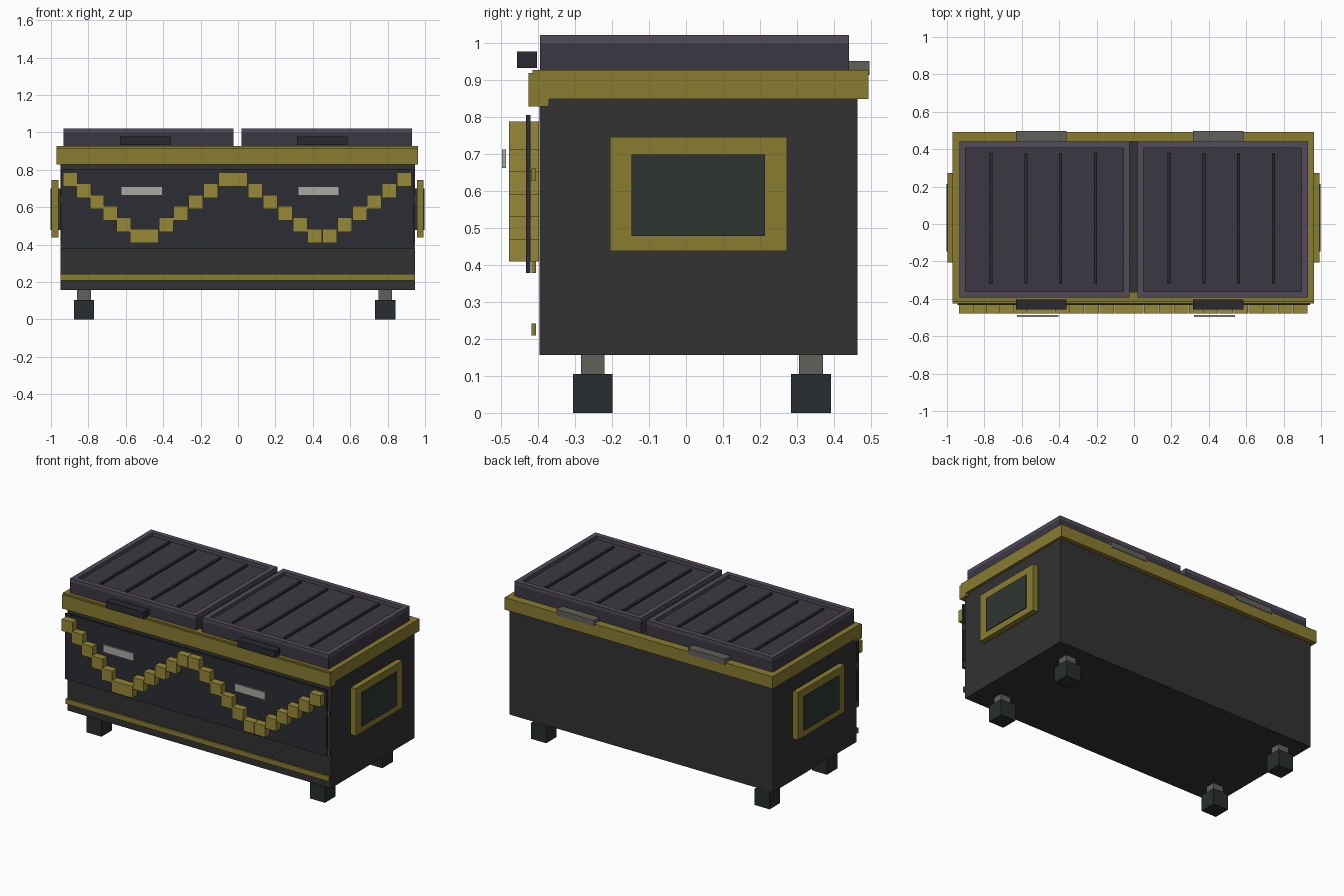
import bpy, bmesh
from mathutils import Matrix, Vector

if "Cube" in bpy.data.objects:
    bpy.data.objects.remove(bpy.data.objects["Cube"])


def material(name, r, g, b):
    m = bpy.data.materials.new(name)
    m.diffuse_color = (r, g, b, 1)
    m.use_nodes = True
    m.node_tree.nodes["Principled BSDF"].inputs["Base Color"].default_value = m.diffuse_color
    return m


BODY = material("charcoal", .032, .032, .032)
PANEL = material("dark_slate", .024, .027, .033)
YELLOW = material("mustard", .25, .20, .03)
GOLD = material("light_mustard", .31, .25, .04)
LID = material("plum_grey", .045, .039, .056)
EDGE = material("light_plum", .085, .07, .10)
BLACK = material("black", .022, .022, .03)
GLASS = material("dark_green", .028, .036, .032)
FOOT = material("rubber", .022, .027, .029)
METAL = material("warm_metal", .12, .115, .10)
PLATE = material("pale_metal", .40, .40, .36)


def boxes(name, mat, *ranges):
    """One object from axis-aligned boxes (x0, x1, y0, y1, z0, z1)."""
    bm = bmesh.new()
    for x0, x1, y0, y1, z0, z1 in ranges:
        centre = Vector((x0 + x1, y0 + y1, z0 + z1)) / 2
        bmesh.ops.create_cube(bm, size=1, matrix=Matrix.Translation(centre)
                              @ Matrix.Diagonal((x1 - x0, y1 - y0, z1 - z0, 1)))
    me = bpy.data.meshes.new(name)
    bm.to_mesh(me)
    bm.free()
    me.materials.append(mat)
    ob = bpy.data.objects.new(name, me)
    bpy.context.collection.objects.link(ob)
    return ob


def frame(x0, x1, y0, y1, z0, z1, w):
    """Four bars forming a flat rectangular frame of width w."""
    return [(x0, x1, y0, y0 + w, z0, z1), (x0, x1, y1 - w, y1, z0, z1),
            (x0, x0 + w, y0 + w, y1 - w, z0, z1), (x1 - w, x1, y0 + w, y1 - w, z0, z1)]


# Main container
boxes("bin_body", BODY, (-.95, .947, -.396, .463, .157, .85))

# Rim around the opening, with a deeper bar in front
boxes("rim", YELLOW, *frame(-.97, .963, -.415, .493, .848, .927, .052))
boxes("front_rim_bar", YELLOW, (-.97, .963, -.426, -.37, .828, .918))

# Front panel and the horizontal trim strips
boxes("front_panel", PANEL, (-.945, .94, -.432, -.42, .378, .805))
boxes("trim_strips", YELLOW,
      *[(-.95, .947, -.417, -.405, z, z + .033) for z in (.209, .378, .628)])

# Stepped zigzag: levels run down and up twice
levels = [0, 1, 2, 3, 4, 5, 5, 4, 3, 2, 1, 0, 0, 1, 2, 3, 4, 5, 5, 4, 3, 2, 1, 0]
steps = []
for i, lv in enumerate(levels):
    x = -.936 + .0717 * i if i < 6 else -.503 + .0796 * (i - 6)
    steps.append((x, x + .0775, -.478, -.397, .711 - .0605 * lv, .787 - .0605 * lv))
boxes("zigzag_stripe", GOLD, *steps)

# Two lids with raised edges, ribs, handles, hinges and front plates
for side, x0, x1, part in (("left", -.934, -.024, -.63), ("right", .018, .929, .316)):
    y0, y1 = -.394, .44
    boxes(side + "_lid", LID, (x0, x1, y0, y1, .918, .999))
    boxes(side + "_lid_edge", EDGE, *frame(x0, x1, y0, y1, .997, 1.021, .033))
    ribs = [x0 + .17 + .186 * k for k in range(4)]
    boxes(side + "_lid_ribs", BLACK,
          *[(x - .008, x + .008, -.32, .38, .99, 1.01) for x in ribs])
    boxes(side + "_lid_handle", BLACK, (part, part + .27, -.457, -.403, .932, .977))
    boxes(side + "_hinge", METAL, (part, part + .27, .43, .496, .913, .951))
    boxes(side + "_front_plate", PLATE,
          (part + .005, part + .225, -.497, -.487, .662, .712))

# Side pockets: framed inset on each end
for side, s in (("left", -1), ("right", 1)):
    def span(a, b):
        return sorted((s * a - .002, s * b - .002))
    boxes(side + "_pocket_frame", YELLOW, (*span(.958, .995), -.206, .273, .438, .746))
    boxes(side + "_pocket_panel", GLASS, (*span(.94, 1.0), -.147, .213, .478, .699))

# Feet and their posts
for row, y in (("front", -.252), ("back", .338)):
    for side, x in (("left", -.823), ("right", .787)):
        boxes(f"{row}_{side}_foot", FOOT, (x - .054, x + .054, y - .054, y + .054, 0, .105))
        boxes(f"{row}_{side}_post", METAL,
              (x - .037, x + .037, y - .032, y + .032, .1, .165))
